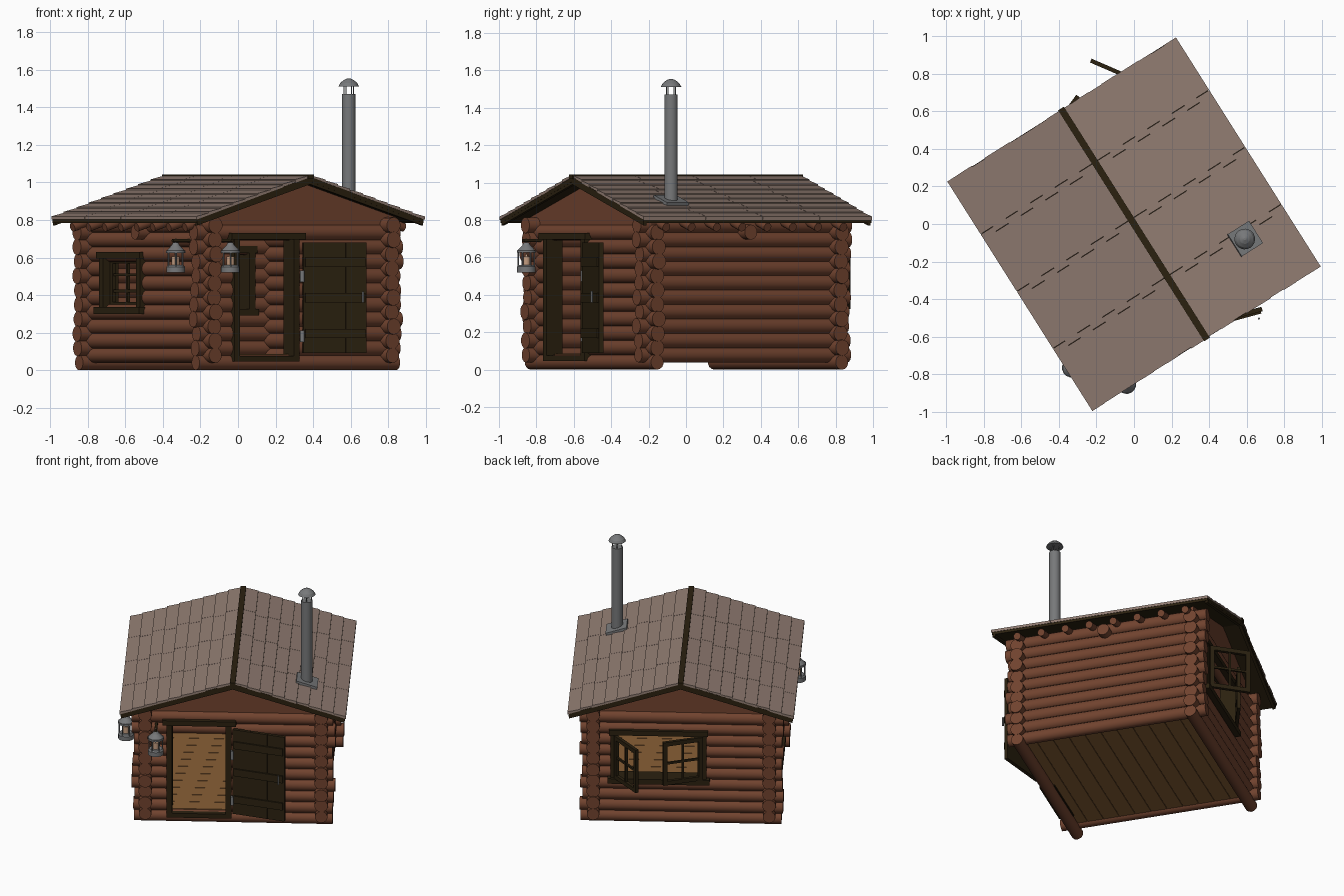
import bpy, bmesh, math, random
from mathutils import Matrix, Vector

if "Cube" in bpy.data.objects:
    bpy.data.objects.remove(bpy.data.objects["Cube"])

random.seed(4)
TURN = math.radians(32.3)          # the whole cabin is turned on the ground
A, B, OVER, R, STEP = 0.56, 0.58, 0.08, 0.043, 0.077
WX, LY = 0.72, 0.725               # roof half width and half length
SLOPE = 0.315


def material(name, rgb):
    m = bpy.data.materials.new(name)
    m.diffuse_color = (*rgb, 1)
    m.use_nodes = True
    m.node_tree.nodes["Principled BSDF"].inputs["Base Color"].default_value = m.diffuse_color
    return m


LOG = material("log_brown", (0.165, 0.056, 0.028))
DARK = material("dark_wood", (0.024, 0.015, 0.005))
ROOF = material("roof_taupe", (0.285, 0.205, 0.17))
FLOOR = material("floor_wood", (0.25, 0.115, 0.036))
METAL = material("grey_metal", (0.185, 0.19, 0.195))
CANDLE = material("candle_wax", (0.55, 0.34, 0.22))


class Part:
    """Collects simple shapes, then becomes one object."""
    def __init__(self):
        self.bm = bmesh.new()

    def box(self, lo, hi, mat=Matrix()):
        c = (Vector(lo) + Vector(hi)) / 2
        s = [h - l for l, h in zip(lo, hi)]
        bmesh.ops.create_cube(self.bm, size=1, matrix=mat @ Matrix.Translation(c) @ Matrix.Diagonal((*s, 1)))

    def rod(self, p, q, r, r2=None, n=14):
        p, q = Vector(p), Vector(q)
        d = q - p
        m = Matrix.Translation((p + q) / 2) @ d.to_track_quat('Z', 'Y').to_matrix().to_4x4()
        got = bmesh.ops.create_cone(self.bm, cap_ends=True, segments=n, radius1=r,
                                    radius2=r if r2 is None else r2, depth=d.length, matrix=m)
        for f in {f for v in got['verts'] for f in v.link_faces}:
            f.smooth = len(f.verts) <= 4

    def prism(self, xz, y0, y1):
        vs = [[self.bm.verts.new((x, y, z)) for x, z in xz] for y in (y0, y1)]
        n = len(xz)
        self.bm.faces.new(vs[0])
        self.bm.faces.new(vs[1][::-1])
        for i in range(n):
            self.bm.faces.new((vs[0][i], vs[1][i], vs[1][(i + 1) % n], vs[0][(i + 1) % n]))

    def done(self, name, mat):
        bmesh.ops.recalc_face_normals(self.bm, faces=self.bm.faces[:])
        me = bpy.data.meshes.new(name)
        self.bm.to_mesh(me)
        self.bm.free()
        me.materials.append(mat)
        ob = bpy.data.objects.new(name, me)
        ob.rotation_euler[2] = TURN
        bpy.context.collection.objects.link(ob)
        return ob


def roof_z(x):
    return 1.04 - SLOPE * abs(x)


# Log walls; hole = (start, end, z low, z high)
def wall(name, along_x, pos, half, z0, hole=None):
    p = Part()
    for k in range(10):
        z = z0 + STEP * k
        e0, e1 = (half + OVER + random.uniform(-0.012, 0.012) for _ in range(2))
        runs = [(-e0, e1)]
        if hole and hole[2] < z < hole[3]:
            runs = [(-e0, hole[0]), (hole[1], e1)]
        r = R if k else 0.04
        for s, e in runs:
            pts = [(t, pos, z) if along_x else (pos, t, z) for t in (s, e)]
            p.rod(*pts, r)
    p.done(name, LOG)


wall("front_wall_logs", True, -B, A, 0.04, (-0.40, -0.04, 0.08, 0.69))
wall("back_wall_logs", True, B, A, 0.04, (-0.14, 0.43, 0.32, 0.64))
wall("left_wall_logs", False, -A, B, 0.0785, (0.03, 0.39, 0.32, 0.60))
wall("right_wall_logs", False, A, B, 0.0785)

# Gables, tie beam, rafters
p = Part()
for y in (-0.595, 0.575):
    p.prism([(-0.62, 0.735), (0.62, 0.735), (0.62, roof_z(0.62) - 0.03), (0, 1.01),
             (-0.62, roof_z(0.62) - 0.03)], y, y + 0.02)
p.done("gable_panels", LOG)
p = Part()
p.rod((-0.65, 0, 0.735), (0.65, 0, 0.735), 0.04)
p.done("tie_beam", LOG)
p = Part()
for i in range(8):
    y = -0.56 + 0.16 * i
    for s in (-1, 1):
        p.rod((0, y, roof_z(0) - 0.062), (s * 0.69, y, roof_z(0.69) - 0.062), 0.024, n=10)
p.done("rafters", LOG)

# Roof: dark deck, overlapping boards, ridge strip
p = Part()
for s in (-1, 1):
    p.prism([(0, 1.03), (s * 0.715, roof_z(0.715) - 0.01), (s * 0.715, roof_z(0.715) - 0.03), (0, 1.005)],
            -LY + 0.005, LY - 0.005)
    for y in (-LY + 0.006, LY - 0.026):      # barge boards
        p.prism([(0, 1.03), (s * 0.71, roof_z(0.71) - 0.012), (s * 0.71, roof_z(0.71) - 0.045), (0, 0.99)],
                y, y + 0.02)
p.prism([(-0.018, 1.02), (0.018, 1.02), (0.018, 1.042), (-0.018, 1.042)], -LY - 0.003, LY + 0.003)
p.done("roof_deck", DARK)
p = Part()
COURSES = 9
w = (WX - 0.018) / COURSES
for s in (-1, 1):
    for c in range(COURSES):
        x0, x1 = 0.018 + c * w, 0.018 + (c + 1) * w
        cuts = [-LY + random.uniform(0, 0.006)]
        cuts += [(-0.36 if c % 2 else -0.33) + 0.36 * i for i in range(3)]
        cuts += [LY - random.uniform(0, 0.006)]
        for a, b in zip(cuts, cuts[1:]):
            p.prism([(s * x0, roof_z(x0)), (s * x1, roof_z(x1) + 0.006),
                     (s * x1, roof_z(x1) - 0.012), (s * x0, roof_z(x0) - 0.012)], a + 0.001, b - 0.001)
p.done("roof_boards", ROOF)

# Floor planks
p = Part()
for i in range(11):
    y = -0.583 + 0.106 * i
    p.box((-A, y + 0.0015, 0.055), (A, y + 0.1045, 0.085))
p.done("floor_planks", FLOOR)

# Door frame and open door
p = Part()
p.box((-0.425, -0.635, 0.05), (-0.39, -0.535, 0.70))
p.box((-0.05, -0.635, 0.05), (-0.013, -0.535, 0.70))
p.box((-0.425, -0.635, 0.045), (-0.013, -0.535, 0.075))
p.box((-0.45, -0.65, 0.695), (0.018, -0.535, 0.73))
p.done("door_frame", DARK)
swing = Matrix.Translation((0.0, -0.645, 0)) @ Matrix.Rotation(math.radians(-17), 4, 'Z')
p = Part()
for i in range(3):
    p.box((0.117 * i + 0.001, -0.012, 0.09), (0.117 * i + 0.116, 0.012, 0.68), swing)
for z in (0.17, 0.36, 0.55):
    p.box((0.01, -0.022, z), (0.34, 0.0, z + 0.05), swing)
p.done("door", DARK)
p = Part()
for z in (0.18, 0.5):
    p.rod((-0.006, -0.65, z - 0.03), (-0.006, -0.65, z + 0.03), 0.012, n=10)
p.rod((0.32, -0.045, 0.36), (0.32, -0.045, 0.42), 0.006, n=8)
bmesh.ops.transform(p.bm, matrix=swing, verts=p.bm.verts[-16:], space=Matrix.Identity(4))
p.done("door_hinges", METAL)


# Windows, drawn in a frame where x runs along the wall and -y is outside
def window(name, x0, x1, z0, z1, mat):
    p = Part()
    p.box((x0 + 0.01, -0.055, z0), (x0 + 0.05, 0.045, z1), mat)
    p.box((x1 - 0.05, -0.055, z0), (x1 - 0.01, 0.045, z1), mat)
    p.box((x0, -0.065, z1 - 0.035), (x1, 0.045, z1), mat)
    p.box((x0 - 0.01, -0.075, z0), (x1 + 0.01, 0.045, z0 + 0.035), mat)
    p.done(name + "_frame", DARK)


def sash(name, w, z0, z1, mat, rows=2):
    p = Part()
    t, h = 0.028, 0.011
    for x in (0, w - t):
        p.box((x, -h, z0), (x + t, h, z1), mat)
    for z in (z0, z1 - t):
        p.box((t, -h, z), (w - t, h, z + t), mat)
    p.box((w / 2 - 0.007, -h * 0.7, z0 + t), (w / 2 + 0.007, h * 0.7, z1 - t), mat)
    for i in range(1, rows):
        z = z0 + (z1 - z0) * i / rows
        p.box((t, -h * 0.6, z - 0.007), (w - t, h * 0.6, z + 0.007), mat)
    p.done(name, DARK)


back = Matrix.Translation((0, B, 0)) @ Matrix.Rotation(math.pi, 4, 'Z')
left = Matrix.Translation((-A, 0, 0)) @ Matrix.Rotation(-math.pi / 2, 4, 'Z')
window("back_window", -0.46, 0.17, 0.29, 0.66, back)
window("left_window", -0.425, 0.005, 0.30, 0.63, left)
for n, hinge, tip in (("a", (0.42, 0.64), (0.27, 0.86)), ("b", (-0.135, 0.64), (0.11, 0.735))):
    ang = math.atan2(tip[1] - hinge[1], tip[0] - hinge[0])
    sash("back_sash_" + n, 0.265, 0.325, 0.625,
         Matrix.Translation((*hinge, 0)) @ Matrix.Rotation(ang, 4, 'Z'))
sash("left_sash", 0.33, 0.335, 0.595, left @ Matrix.Translation((-0.375, 0.0, 0)), 3)

# Chimney with flashing and cap
cx, cy = 0.456, -0.383
p = Part()
p.box((-0.07, -0.07, -0.006), (0.07, 0.07, 0.014),
      Matrix.Translation((cx, cy, roof_z(cx) + 0.004)) @ Matrix.Rotation(math.atan(SLOPE), 4, 'Y'))
p.rod((cx, cy, 0.86), (cx, cy, 1.47), 0.036, n=20)
for i in range(4):
    a = math.pi / 2 * i
    x, y = cx + 0.029 * math.cos(a), cy + 0.029 * math.sin(a)
    p.rod((x, y, 1.46), (x, y, 1.52), 0.003, n=6)
for r, r2, z in ((0.055, 0.045, 1.512), (0.045, 0.026, 1.53), (0.026, 0.006, 1.546)):
    nz = {1.512: 1.53, 1.53: 1.546, 1.546: 1.555}[z]
    p.rod((cx, cy, z), (cx, cy, nz), r, r2, 20)
p.done("chimney", METAL)


# Lanterns on brackets
def lantern(name, x, y, dx, dy):
    p = Part()
    for z, z2, r, r2 in ((0.52, 0.55, 0.05, 0.05), (0.55, 0.56, 0.05, 0.042),
                         (0.625, 0.638, 0.052, 0.052), (0.638, 0.665, 0.048, 0.022), (0.665, 0.68, 0.022, 0.014)):
        p.rod((x, y, z), (x, y, z2), r, r2, 16)
    for i in range(6):
        a = math.pi / 3 * i
        u, v = x + 0.043 * math.cos(a), y + 0.043 * math.sin(a)
        p.rod((u, v, 0.55), (u, v, 0.63), 0.0045, n=6)
    p.rod((x, y, 0.675), (x, y, 0.70), 0.004, n=6)
    p.done(name + "_body", METAL)
    p = Part()
    p.rod((x, y, 0.555), (x, y, 0.605), 0.021, n=12)
    p.rod((x, y, 0.605), (x, y, 0.625), 0.009, 0.001, 8)
    p.done(name + "_candle", CANDLE)
    p = Part()
    p.rod((x - dx * 0.02, y - dy * 0.02, 0.69), (x + dx * 0.12, y + dy * 0.12, 0.69), 0.009, n=8)
    p.done(name + "_bracket", DARK)


lantern("front_lantern", -0.49, -0.70, 0, 1)
lantern("left_lantern", -0.69, -0.47, 1, 0)
